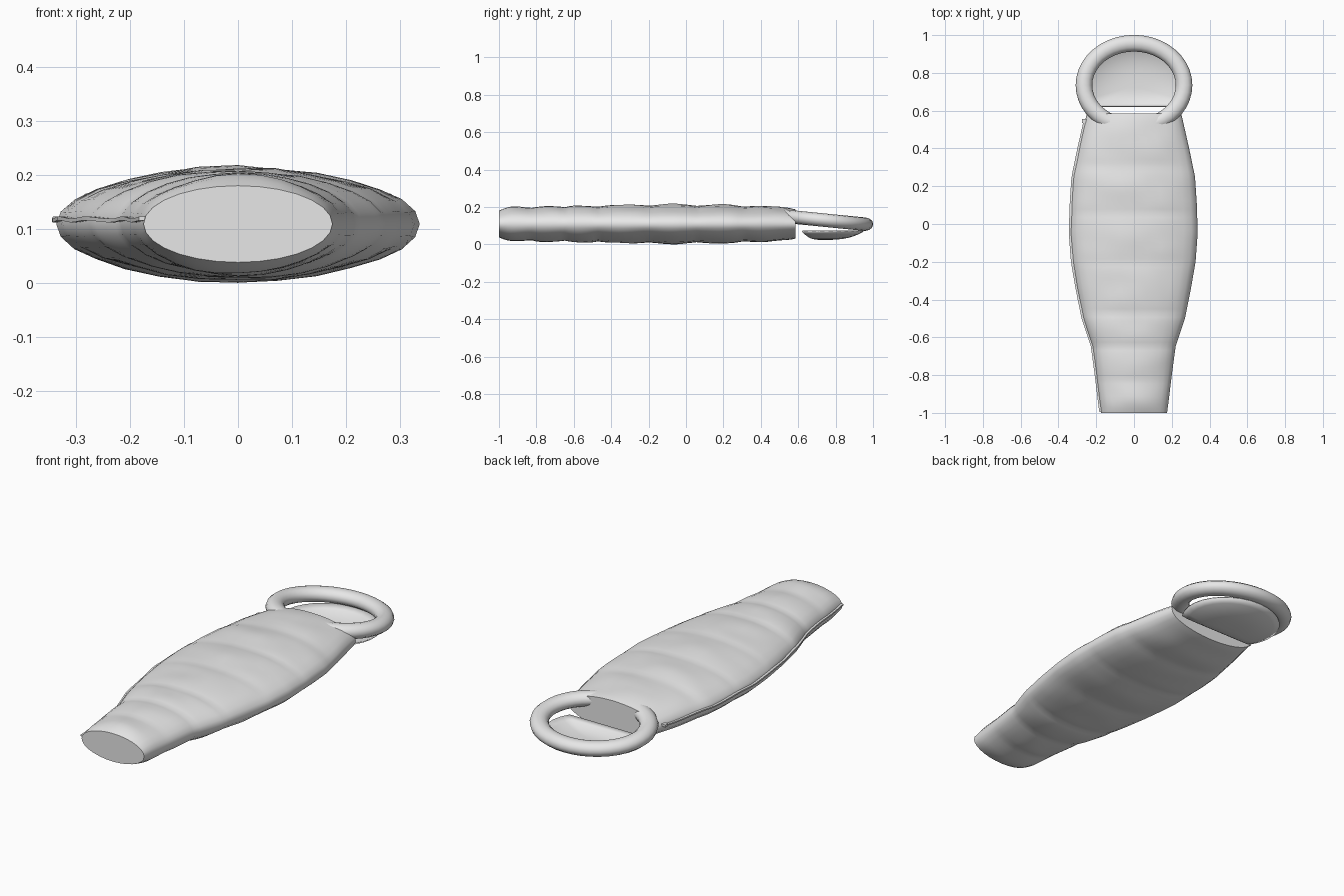
import bpy, bmesh, math
from mathutils import Vector, noise

if "Cube" in bpy.data.objects:
    bpy.data.objects.remove(bpy.data.objects["Cube"], do_unlink=True)

# Single pale grey fabric
fabric = bpy.data.materials.new("pale_grey_fabric")
fabric.use_nodes = True
GREY = (0.8, 0.8, 0.8, 1)
fabric.diffuse_color = GREY
fabric.node_tree.nodes["Principled BSDF"].inputs["Base Color"].default_value = GREY


def make_object(name, bm, angle=40):
    bmesh.ops.recalc_face_normals(bm, faces=bm.faces)
    mesh = bpy.data.meshes.new(name)
    bm.to_mesh(mesh)
    bm.free()
    mesh.materials.append(fabric)
    obj = bpy.data.objects.new(name, mesh)
    bpy.context.collection.objects.link(obj)
    bpy.ops.object.select_all(action='DESELECT')
    obj.select_set(True)
    bpy.context.view_layer.objects.active = obj
    bpy.ops.object.shade_smooth_by_angle(angle=math.radians(angle))
    return obj


def loft(rings, closed=True, loop=False, caps=False):
    """Skin a list of point rings with quads."""
    bm = bmesh.new()
    rows = [[bm.verts.new(p) for p in ring] for ring in rings]
    pairs = list(zip(rows, rows[1:]))
    if loop:
        pairs.append((rows[-1], rows[0]))
    for a, b in pairs:
        n = len(a)
        for i in range(n if closed else n - 1):
            j = (i + 1) % n
            bm.faces.new((a[i], a[j], b[j], b[i]))
    if caps:
        bm.faces.new(rows[0])
        bm.faces.new(rows[-1])
    return bm


# Body outline: y, half width, half height
OUTLINE = [(-1, .175, .08), (-.94, .183, .09), (-.8, .2, .094), (-.65, .22, .097),
           (-.5, .27, .1), (-.35, .3, .103), (-.2, .326, .105), (-.05, .337, .106),
           (.1, .333, .105), (.25, .323, .102), (.4, .292, .098), (.585, .25, .087)]
SEAMS = [-1, -.83, -.65, -.47, -.2, .06, .31, .585]
MID_Z = 0.109


def outline(y):
    for (y0, w0, h0), (y1, w1, h1) in zip(OUTLINE, OUTLINE[1:]):
        if y <= y1:
            t = (y - y0) / (y1 - y0)
            return w0 + t * (w1 - w0), h0 + t * (h1 - h0)
    return OUTLINE[-1][1:]


def puff(y):
    """Quilt bulge: 0 on a seam, 1 between seams."""
    for a, b in zip(SEAMS, SEAMS[1:]):
        if y <= b:
            return math.sin(math.pi * max(0, (y - a) / (b - a))) ** 0.6
    return 0


# Quilted bag body with flat foot and neck ends
SIDES, STEPS = 28, 72
rings = []
for k in range(STEPS + 1):
    y = -1 + 1.585 * k / STEPS
    w, h = outline(y)
    bulge = puff(y)
    ring = []
    for i in range(SIDES):
        a = math.tau * i / SIDES
        c, s = math.cos(a), math.sin(a)
        wrinkle = noise.noise(Vector((c * w * 7, y * 7, s * 2))) * 0.008 * bulge
        height = h - 0.009 * (1 - bulge) + wrinkle
        ring.append((w * c, y, max(0, MID_Z + height * s)))
    rings.append(ring)
make_object("bag_body", loft(rings, caps=True), 45)

# Padded hood ring, sloping down to the back
rings = []
for k in range(40):
    a = math.tau * k / 40
    c, s = math.cos(a), math.sin(a)
    centre = Vector((.265 * c, .735 + .222 * s, .13 - .022 * s))
    ring = []
    for i in range(12):
        b = math.tau * i / 12
        out = Vector((c, s, 0)) * .044 * math.cos(b)
        ring.append(centre + out + Vector((0, 0, .036 * math.sin(b))))
    rings.append(ring)
make_object("hood_ring", loft(rings, loop=True))

# Shallow hood underside: a dish reaching from the body to the back
rings = []
for k in range(9):
    r = k / 8
    ring = []
    for i in range(21):
        a = math.radians(-30 + 240 * i / 20)
        x, y = .25 * r * math.cos(a), .73 + .22 * r * math.sin(a)
        ring.append((x, max(y, .56), .024 + .045 * r ** 3))
    rings.append(ring)
dish = loft(rings[1:], closed=False)
edge = [v for v in dish.verts][:21]
dish.faces.new(edge)
# Fill towards the neck
chord = [(dish.verts[:][row * 21], dish.verts[:][row * 21 + 20]) for row in range(8)]
for (a0, a1), (b0, b1) in zip(chord, chord[1:]):
    dish.faces.new((a0, a1, b1, b0))
hood = make_object("hood_underside", dish)
thick = hood.modifiers.new("thickness", 'SOLIDIFY')
thick.thickness = 0.006

# Zip strip along the right edge
rings = []
for k in range(41):
    y = -.995 + 1.545 * k / 40
    w = outline(y)[0]
    z = .117 + .002 * math.sin(y * 23)
    rings.append([(-w - .008, y, z - .003), (-w + .03, y, z - .003),
                  (-w + .03, y, z + .004), (-w - .008, y, z + .004)])
make_object("zip_strip", loft(rings, caps=True), 30)

# Zip pull at the neck
bm = bmesh.new()
bmesh.ops.create_cube(bm, size=1)
bmesh.ops.scale(bm, vec=(.025, .02, .012), verts=bm.verts)
bmesh.ops.translate(bm, vec=(-.262, .545, .12), verts=bm.verts)
make_object("zip_pull", bm, 30)
